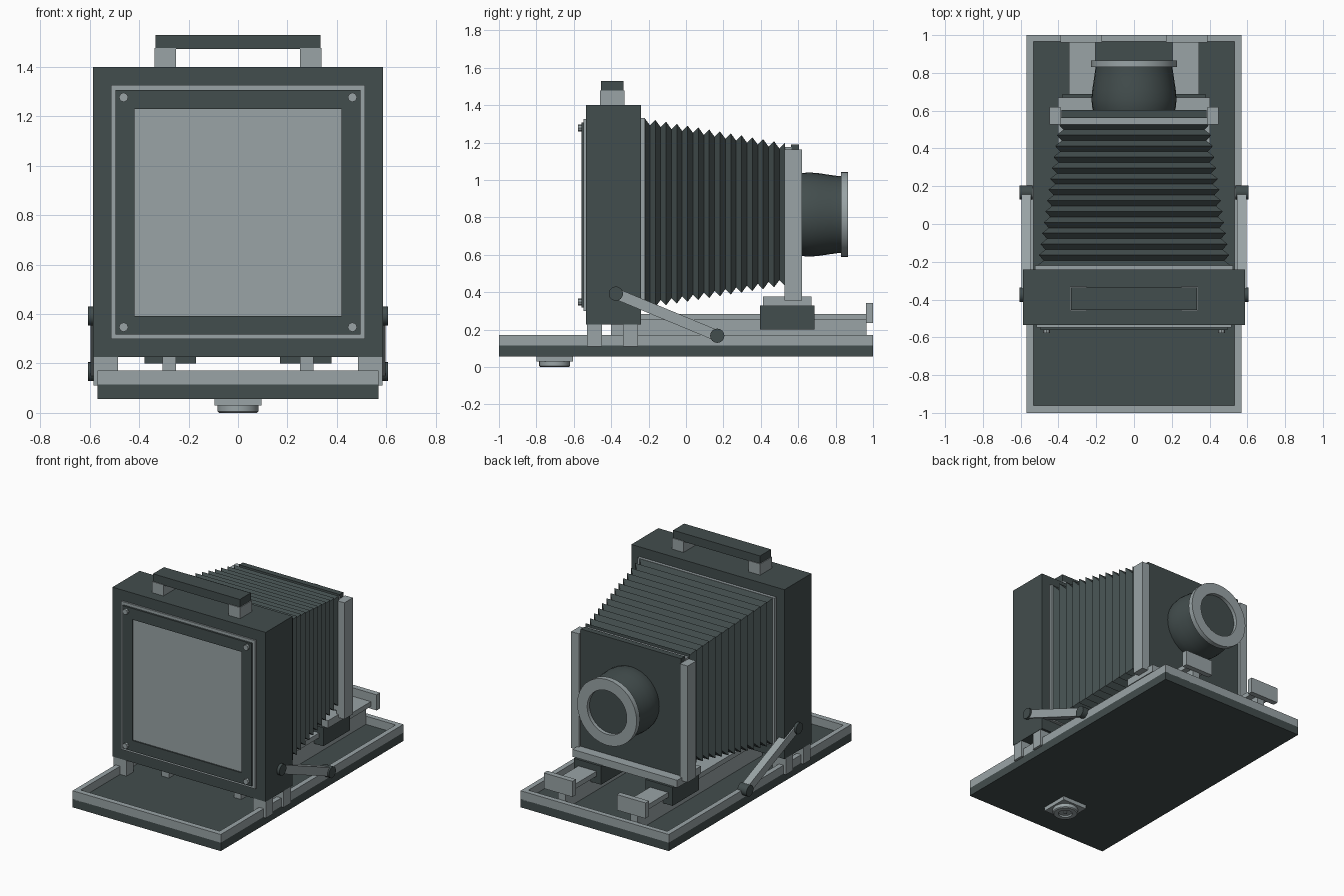
import bpy, bmesh, math
from mathutils import Vector

if "Cube" in bpy.data.objects:
    bpy.data.objects.remove(bpy.data.objects["Cube"])


def material(name, rgb):
    m = bpy.data.materials.new(name)
    m.diffuse_color = (*rgb, 1)
    m.use_nodes = True
    m.node_tree.nodes["Principled BSDF"].inputs["Base Color"].default_value = m.diffuse_color
    return m


DARK = material("dark slate leather", (0.055, 0.074, 0.074))
LIGHT = material("pale grey metal", (0.32, 0.37, 0.38))


def finish(name, bm, mat):
    bmesh.ops.recalc_face_normals(bm, faces=bm.faces)
    mesh = bpy.data.meshes.new(name)
    bm.to_mesh(mesh)
    bm.free()
    mesh.materials.append(mat)
    ob = bpy.data.objects.new(name, mesh)
    bpy.context.collection.objects.link(ob)
    return ob


def box(name, x, y, z, mat):
    """Box from (min, max) ranges."""
    bm = bmesh.new()
    bmesh.ops.create_cube(bm, size=1)
    for v in bm.verts:
        for a, (lo, hi) in enumerate((x, y, z)):
            v.co[a] = lo if v.co[a] < 0 else hi
    return finish(name, bm, mat)


def pair(name, x, y, z, mat):
    """Box on the right and its mirror on the left."""
    box(name + "_right", x, y, z, mat)
    box(name + "_left", (-x[1], -x[0]), y, z, mat)


def frame(name, outer, inner, y, mat):
    """Rectangular frame facing y; outer and inner are (half width, z low, z high)."""
    bm = bmesh.new()
    loops = []
    for yy in y:
        for w, lo, hi in (outer, inner):
            loops.append([bm.verts.new((a, yy, b)) for a, b in
                          ((-w, lo), (w, lo), (w, hi), (-w, hi))])
    o0, i0, o1, i1 = loops
    for p, q in ((o0, i0), (i0, i1), (i1, o1), (o1, o0)):
        for k in range(4):
            n = (k + 1) % 4
            bm.faces.new((p[k], p[n], q[n], q[k]))
    return finish(name, bm, mat)


def lathe(name, profile, centre, axis, mat, n=32, closed=False):
    """Revolve (radius, distance) points about an axis through centre."""
    bm = bmesh.new()
    rot = Vector((0, 0, 1)).rotation_difference(Vector(axis))
    rings = [[bm.verts.new(Vector(centre) + rot @ Vector((
        r * math.cos(2 * math.pi * k / n), r * math.sin(2 * math.pi * k / n), d)))
        for k in range(n)] for r, d in profile]
    pairs = list(zip(rings, rings[1:]))
    if closed:
        pairs.append((rings[-1], rings[0]))
    else:
        bm.faces.new(rings[0])
        bm.faces.new(rings[-1])
    for a, b in pairs:
        for k in range(n):
            j = (k + 1) % n
            bm.faces.new((a[k], a[j], b[j], b[k]))
    ob = finish(name, bm, mat)
    if n > 12:
        bpy.ops.object.select_all(action='DESELECT')
        ob.select_set(True)
        bpy.context.view_layer.objects.active = ob
        bpy.ops.object.shade_smooth_by_angle(angle=math.radians(30))
    return ob


# Base board with raised rim
box("base_board", (-.568, .568), (-1, 1), (.057, .115), DARK)
pair("base_side_rim", (.533, .568), (-1, 1), (.115, .172), LIGHT)
box("base_back_rim", (-.545, .545), (-1, -.962), (.112, .172), LIGHT)
box("base_front_rim", (-.545, .545), (.965, 1), (.112, .172), LIGHT)

# Tripod mount under the board
box("tripod_plate", (-.095, .095), (-.8, -.605), (.03, .058), LIGHT)
lathe("tripod_socket", [(.083, .035), (.083, .006), (.076, 0), (.045, 0), (.045, .012), (.012, .012), (.012, .004)],
      (0, -.702, 0), (0, 0, 1), LIGHT)

# Rear body, feet and bellows mount
box("rear_body", (-.587, .587), (-.535, -.24), (.226, 1.4), DARK)
for i, y in enumerate(((-.53, -.45), (-.337, -.257))):
    pair(f"body_foot_{i + 1}", (.485, .585), y, (.11, .23), LIGHT)
box("bellows_rear_plate", (-.525, .525), (-.24, -.22), (.305, 1.332), LIGHT)

# Focusing screen on the back
box("screen_surround", (-.515, .515), (-.547, -.53), (.3, 1.327), LIGHT)
frame("screen_frame", (.495, .318, 1.307), (.418, .392, 1.23), (-.56, -.545), DARK)
box("focusing_screen", (-.42, .42), (-.551, -.545), (.39, 1.232), LIGHT)
for x in (-.463, .463):
    for z in (.347, 1.277):
        lathe("screen_screw", [(.019, 0), (.019, .02)], (x, -.558, z), (0, -1, 0), LIGHT, 8)

# Carrying handle
pair("handle_post", (.25, .338), (-.46, -.33), (1.4, 1.477), LIGHT)
box("handle_grip", (-.333, .333), (-.455, -.335), (1.472, 1.53), DARK)

# Pleated bellows, tapering to the front
bm = bmesh.new()
PLEATS = 13
rings = []
for i in range(2 * PLEATS + 1):
    t = i / (2 * PLEATS)
    dip = .034 if i % 2 else 0
    w = .513 + (.40 - .513) * t - dip * .9
    lo = .31 + (.435 - .31) * t + dip
    hi = 1.332 + (1.197 - 1.332) * t - dip
    y = -.222 + .75 * t
    rings.append([bm.verts.new((a, y, b)) for a, b in ((-w, lo), (w, lo), (w, hi), (-w, hi))])
for a, b in zip(rings, rings[1:]):
    for k in range(4):
        n = (k + 1) % 4
        bm.faces.new((a[k], a[n], b[n], b[k]))
bm.faces.new(rings[0])
bm.faces.new(rings[-1])
finish("bellows", bm, DARK)

# Front standard
pair("standard_post", (.388, .447), (.527, .62), (.355, 1.162), LIGHT)
box("bellows_front_plate", (-.39, .39), (.527, .565), (.4, 1.177), LIGHT)
box("lens_board", (-.385, .385), (.562, .603), (.37, 1.19), DARK)
box("standard_crossbar", (-.402, .402), (.412, .67), (.325, .377), LIGHT)

# Focusing rails, their stops and the sliding blocks
pair("rail_stem", (.25, .305), (-.4, .965), (.115, .25), LIGHT)
pair("rail_top", (.205, .345), (-.4, .965), (.25, .284), LIGHT)
pair("rail_stop", (.17, .39), (.962, 1), (.235, .343), LIGHT)
pair("sliding_block", (.17, .378), (.395, .687), (.2, .328), DARK)

# Lens barrel, rim and glass
lathe("lens_barrel", [(.215, .595), (.222, .62), (.225, .66), (.221, .71), (.212, .77),
                      (.205, .82), (.205, .835), (.15, .835), (.15, .80)],
      (0, 0, .815), (0, 1, 0), DARK)
lathe("lens_rim", [(.228, .83), (.228, .866), (.152, .866), (.152, .83)],
      (0, 0, .815), (0, 1, 0), LIGHT, closed=True)
lathe("lens_glass", [(.154, .82), (.154, .84)], (0, 0, .815), (0, 1, 0), DARK)

# Folding struts with pivot discs
A, B = (-.375, .392), (.167, .167)
L = math.hypot(B[0] - A[0], B[1] - A[1])
d = Vector(((B[0] - A[0]) / L, (B[1] - A[1]) / L))
for side, s in (("right", 1), ("left", -1)):
    strut = box("strut_" + side, (-.026, .026), (-L / 2, L / 2), (-.029, .029), LIGHT)
    strut.location = (s * .57, (A[0] + B[0]) / 2, (A[1] + B[1]) / 2)
    strut.rotation_euler.x = math.atan2(d.y, d.x)
    for label, (y, z) in (("upper", A), ("lower", B)):
        lathe(f"strut_pivot_{label}_{side}", [(.038, 0), (.038, .07)],
              (s * .537, y, z), (s, 0, 0), DARK, 24)
